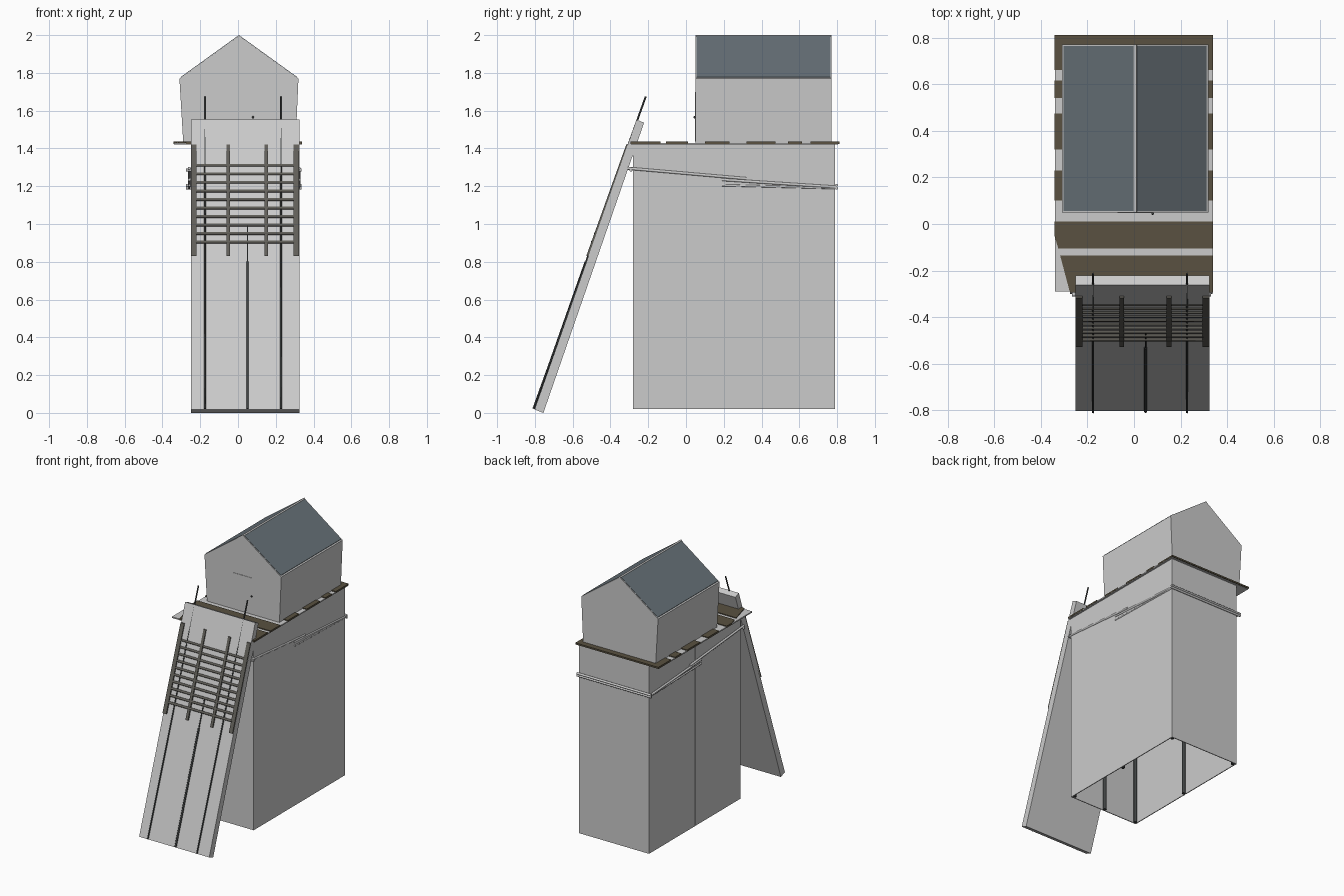
import bpy, bmesh, math
from mathutils import Vector

if "Cube" in bpy.data.objects:
    bpy.data.objects.remove(bpy.data.objects["Cube"])


def material(name, rgb):
    m = bpy.data.materials.new(name)
    m.diffuse_color = (*rgb, 1)
    m.use_nodes = True
    m.node_tree.nodes["Principled BSDF"].inputs["Base Color"].default_value = m.diffuse_color
    return m


WOOD = material("plank_wood", (0.10, 0.083, 0.052))
BAR = material("weathered_bar", (0.12, 0.115, 0.10))
SLATE = material("roof_slate", (0.135, 0.165, 0.185))
STEEL = material("dark_steel", (0.05, 0.055, 0.055))


def finish(name, bm, mat=None):
    bmesh.ops.recalc_face_normals(bm, faces=bm.faces)
    me = bpy.data.meshes.new(name)
    bm.to_mesh(me)
    bm.free()
    ob = bpy.data.objects.new(name, me)
    bpy.context.collection.objects.link(ob)
    if mat:
        me.materials.append(mat)
    return ob


def prism(name, profile, offset, mat=None):
    """Extrude a closed 3D outline along an offset."""
    bm = bmesh.new()
    face = bm.faces.new([bm.verts.new(p) for p in profile])
    new = bmesh.ops.extrude_face_region(bm, geom=[face])["geom"]
    bmesh.ops.translate(bm, vec=offset, verts=[v for v in new if isinstance(v, bmesh.types.BMVert)])
    return finish(name, bm, mat)


def box(name, x0, x1, y0, y1, z0, z1, mat=None):
    return prism(name, [(x0, y0, z0), (x1, y0, z0), (x1, y1, z0), (x0, y1, z0)], (0, 0, z1 - z0), mat)


def rod(name, a, b, r, mat=None, sides=8):
    a, b = Vector(a), Vector(b)
    d = b - a
    bm = bmesh.new()
    bmesh.ops.create_cone(bm, cap_ends=True, segments=sides, radius1=r, radius2=r, depth=d.length)
    bmesh.ops.rotate(bm, cent=(0, 0, 0), matrix=d.to_track_quat('Z', 'Y').to_matrix(), verts=bm.verts)
    bmesh.ops.translate(bm, vec=(a + b) / 2, verts=bm.verts)
    ob = finish(name, bm, mat)
    for p in ob.data.polygons:
        p.use_smooth = len(p.vertices) == 4
    return ob


# Tower walls, open underneath
X0, X1, Y0, Y1, ZB, ZT = -0.25, 0.325, -0.28, 0.79, 0.02, 1.425
T = 0.006
box("right_wall", X1 - T, X1, Y0, Y1, ZB, ZT)
box("left_wall_front", X0, X0 + T, Y0, 0.248, ZB, ZT)
box("left_wall_back", X0, X0 + T, 0.252, Y1, ZB, ZT)
box("front_wall", X0 + T, X1 - T, Y0, Y0 + T, ZB, ZT)
box("back_wall", X0 + T, X1 - T, Y1 - T, Y1, ZB, ZT)

# Inner posts
for x in (X0 + 0.018, X1 - 0.018):
    for y in (Y0 + 0.018, 0.25, Y1 - 0.018):
        rod("inner_post", (x, y, ZB), (x, y, ZT), 0.012, STEEL)
rod("front_inner_post", (0.04, Y0 + 0.018, ZB), (0.04, Y0 + 0.018, ZT), 0.012, STEEL)

# Rails lashed around the tower
for side, x in (("left", X0 - 0.008), ("right", X1 - 0.002)):
    rod(side + "_front_rail", (x, -0.31, 1.295), (x, 0.32, 1.24), 0.008)
    rod(side + "_back_rail", (x, 0.19, 1.235), (x, 0.80, 1.195), 0.008)
    rod(side + "_back_lower_rail", (x, 0.19, 1.205), (x, 0.79, 1.19), 0.006)
for name, y, zs in (("front", -0.292, (1.285,)), ("back", 0.797, (1.205, 1.19))):
    for z in zs:
        rod(name + "_cross_rail", (-0.275, y, z), (0.337, y, z), 0.008)

# Platform base with brown planks
box("platform_base", -0.34, 0.338, -0.29, 0.805, 1.421, 1.43)
for a, b in ((-0.105, 0.01), (0.10, 0.23), (0.32, 0.475), (0.54, 0.615), (0.66, 0.812)):
    if a < -0.05:
        pts = [(-0.325, a), (0.34, a), (0.34, b), (-0.341, b), (-0.341, -0.05)]
        prism("cut_plank", [(x, y, 1.424) for x, y in pts], (0, 0, 0.012), WOOD)
    else:
        box("plank", -0.341, 0.34, a, b, 1.424, 1.436, WOOD)
prism("front_plank", [(x, y, 1.424) for x, y in
      ((-0.275, -0.293), (0.34, -0.293), (0.34, -0.135), (-0.317, -0.135))], (0, 0, 0.012), WOOD)

# Cabin with flared walls and gable
prism("cabin", [(-0.29, 0.05, 1.43), (0.305, 0.05, 1.43), (0.32, 0.05, 1.77),
                (0.005, 0.05, 1.997), (-0.31, 0.05, 1.77)], (0, 0.72, 0))

# Roof panels, with the grey cabin showing at rim and ridge
for s in (-1, 1):
    e, r = 0.005 + s * 0.307, 0.005 + s * 0.008
    ze, zr = 1.776, 1.9915
    prism("roof_panel", [(e, 0.056, ze), (r, 0.056, zr), (r, 0.056, zr + 0.003), (e, 0.056, ze + 0.003)],
          (0, 0.708, 0), SLATE)
rod("ridge_cap", (0.005, 0.05, 1.993), (0.005, 0.77, 1.993), 0.007)

# Door and knob
box("door", -0.07, 0.08, 0.047, 0.051, 1.437, 1.70)
bm = bmesh.new()
bmesh.ops.create_uvsphere(bm, u_segments=10, v_segments=6, radius=0.006)
bmesh.ops.translate(bm, vec=(0.08, 0.045, 1.565), verts=bm.verts)
finish("door_knob", bm, STEEL)

# Leaning ramp slab
prism("ramp", [(-0.25, -0.802, 0.018), (-0.25, -0.755, 0.0), (-0.25, -0.222, 1.536), (-0.25, -0.262, 1.553)],
      (0.575, 0, 0))


def ramp_y(z):
    return -0.802 + (z - 0.018) * 0.352


# Long thin rods on the ramp
for x in (-0.175, 0.228):
    rod("long_rod", (x, -0.808, 0.022), (x, -0.213, 1.675), 0.005, STEEL, 6)
rod("middle_rod_lower", (0.05, ramp_y(0.02) - 0.003, 0.022), (0.05, ramp_y(0.8) - 0.003, 0.80), 0.007, STEEL, 6)
rod("middle_rod_upper", (0.05, ramp_y(0.75) - 0.003, 0.75), (0.05, ramp_y(1.0) - 0.003, 1.0), 0.004, STEEL, 6)

# Grille of uprights and rungs on the upper ramp
for x, w in ((-0.235, 0.03), (-0.052, 0.02), (0.15, 0.02), (0.309, 0.03)):
    a, b = ramp_y(0.83), ramp_y(1.42)
    prism("grille_upright", [(x - w / 2, a - 0.012, 0.83), (x - w / 2, a + 0.01, 0.83),
                             (x - w / 2, b + 0.01, 1.42), (x - w / 2, b - 0.008, 1.42)], (w, 0, 0), BAR)
for i in range(10):
    z = 0.905 + 0.045 * i
    y = ramp_y(z) - 0.005 + 0.0009 * i
    rod("grille_rung", (-0.225, y, z), (0.3, y, z), 0.0085, BAR)
